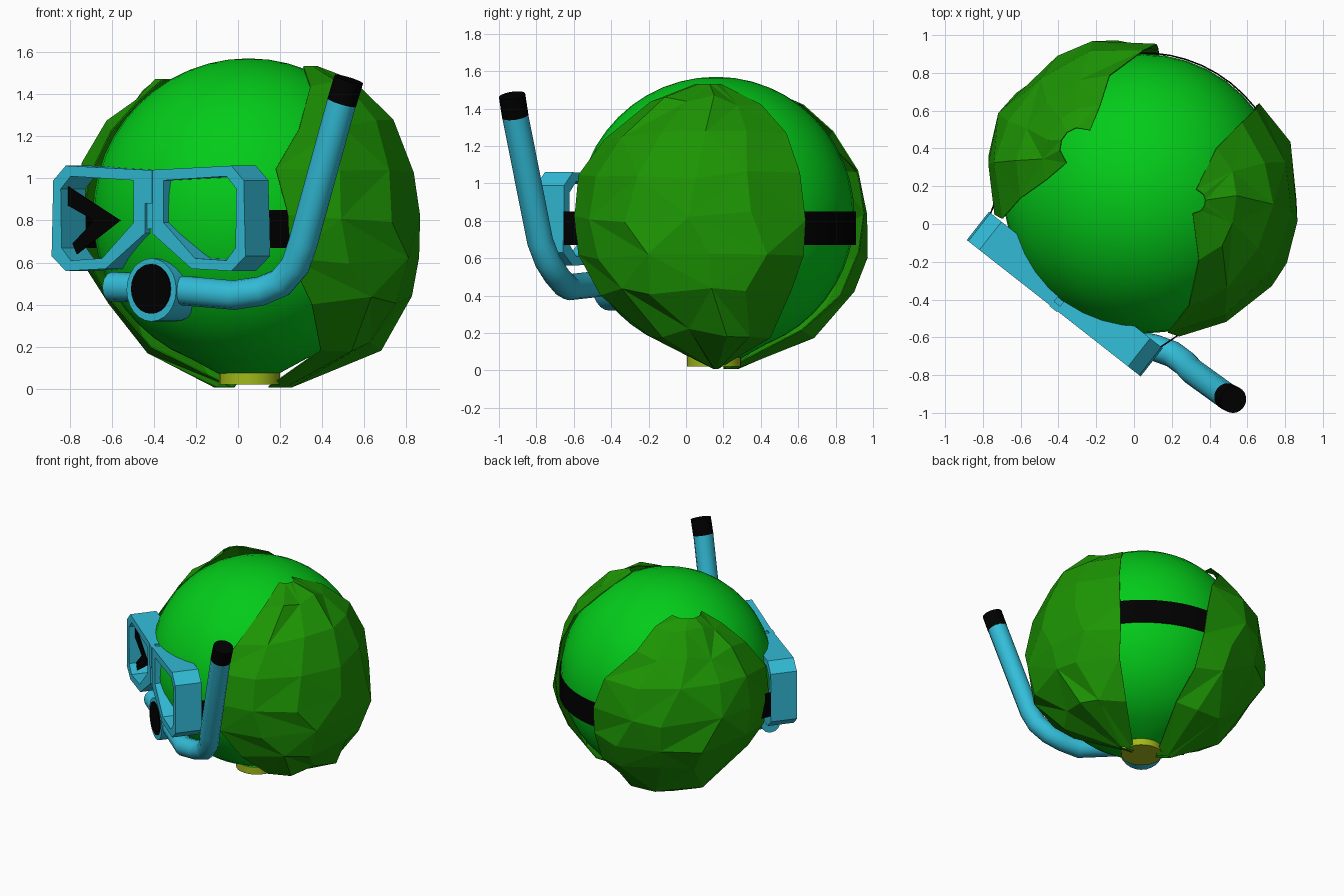
import bpy, bmesh, math, random
from mathutils import Vector

random.seed(4)
if "Cube" in bpy.data.objects:
    bpy.data.objects.remove(bpy.data.objects["Cube"])

C = Vector((0.05, 0.16, 0.83))          # centre of the head
R = 0.74
ANG = math.radians(-38.1)               # the face is turned towards the right
U = Vector((math.cos(ANG), math.sin(ANG), 0))
F = Vector((math.sin(ANG), -math.cos(ANG), 0))


def at(u, d, z):
    """Point u sideways and d forward of the head centre, at height z."""
    p = C + U * u + F * d
    return Vector((p.x, p.y, z))


def material(name, rgb):
    m = bpy.data.materials.new(name)
    m.use_nodes = True
    m.diffuse_color = (*rgb, 1)
    b = m.node_tree.nodes["Principled BSDF"]
    b.inputs["Base Color"].default_value = (*rgb, 1)
    b.inputs["Roughness"].default_value = 0.7
    return m


GREEN = material("bright green", (0.001, 0.6, 0.01))
LEAF = material("leaf green", (0.012, 0.3, 0.001))
BLUE = material("sea blue", (0.033, 0.51, 0.69))
BLACK = material("black", (0.0, 0.0, 0.0))
OLIVE = material("stem yellow green", (0.36, 0.48, 0.01))


def make(name, verts, faces, mat, thick=0.0):
    me = bpy.data.meshes.new(name)
    me.from_pydata([tuple(v) for v in verts], [], faces)
    bm = bmesh.new()
    bm.from_mesh(me)
    bmesh.ops.recalc_face_normals(bm, faces=bm.faces)
    bm.to_mesh(me)
    bm.free()
    me.materials.append(mat)
    ob = bpy.data.objects.new(name, me)
    bpy.context.collection.objects.link(ob)
    if thick:
        s = ob.modifiers.new("thickness", "SOLIDIFY")
        s.thickness = thick
        s.offset = 0
    return ob


def finish(name, mat):
    ob = bpy.context.object
    ob.name = name
    ob.data.materials.append(mat)
    bpy.ops.object.shade_smooth_by_angle(angle=math.radians(40))
    return ob


def rod(name, a, b, r, mat):
    a, b = Vector(a), Vector(b)
    bpy.ops.mesh.primitive_cylinder_add(vertices=24, radius=r, depth=(b - a).length,
                                        location=(a + b) / 2)
    bpy.context.object.rotation_euler = (b - a).to_track_quat("Z", "Y").to_euler()
    return finish(name, mat)


# Head narrowing into the stem
bpy.ops.mesh.primitive_uv_sphere_add(segments=40, ring_count=24, radius=R, location=C)
finish("head", GREEN)
bpy.ops.mesh.primitive_cone_add(vertices=40, radius1=0.14, radius2=0.36, depth=0.12,
                                location=(C.x, C.y, 0.13))
finish("head_base", GREEN)
rod("stem", (0.055, 0.15, 0.02), (0.055, 0.15, 0.075), 0.145, OLIVE)

# Leaves: rows of height, bulge radius, first and last angle
LEFT = [(0.01, 0.21, -6, 6), (0.2, 0.62, -46, 36), (0.42, 0.77, -64, 36),
        (0.62, 0.82, -75, 38), (0.82, 0.82, -76, 38), (1.05, 0.79, -80, 37),
        (1.25, 0.68, -68, 36), (1.44, 0.5, -50, 32), (1.53, 0.33, -22, 5)]
RIGHT = [(0.01, 0.2, 138, 152), (0.2, 0.56, 80, 174), (0.42, 0.74, 83, 182),
         (0.62, 0.84, 84, 186), (0.82, 0.86, 85, 188), (1.05, 0.82, 90, 190),
         (1.25, 0.7, 106, 182), (1.4, 0.58, 116, 172), (1.47, 0.52, 130, 158)]
COLS = 6


def leaf(name, rows):
    verts, faces = [], []
    for i, (z, r, a0, a1) in enumerate(rows):
        ball = math.sqrt(max(0.0, R * R - (z - C.z) ** 2))
        edge = max(0.45 * r + 0.55 * ball, ball + 0.015)
        inner = 0 < i < len(rows) - 1
        for j in range(COLS):
            t = j / (COLS - 1)
            rad = edge + (r - edge) * math.sin(math.pi * t) ** 0.6
            if inner and 0 < j < COLS - 1:
                # crumpled folds in the lower half, calmer above
                rough = 0.025 if i < 5 else 0.01
                rad = max(rad + random.uniform(-rough, rough), ball + 0.02)
                t += random.uniform(-rough, rough) * 2
            a = math.radians(a0 + (a1 - a0) * t)
            dz = random.uniform(-0.03, 0.03) if inner else 0
            verts.append((C.x + rad * math.cos(a), C.y + rad * math.sin(a), z + dz))
    for i in range(len(rows) - 1):
        for j in range(COLS - 1):
            a = i * COLS + j
            b, c, d = a + 1, a + COLS + 1, a + COLS
            faces += [(a, b, c), (a, c, d)] if (i + j) % 2 else [(a, b, d), (b, c, d)]
    make(name, verts, faces, LEAF, 0.006)


leaf("left_leaf", LEFT)
leaf("right_leaf", RIGHT)

# Diving mask: two mirrored lens frames with a bridge
OUTER = [(0.02, 1.04), (0.5, 1.06), (0.575, 0.99), (0.585, 0.63),
         (0.5, 0.56), (0.26, 0.57), (0.02, 0.74)]
INNER = [(0.09, 0.99), (0.47, 1.01), (0.53, 0.95), (0.525, 0.67),
         (0.47, 0.61), (0.28, 0.62), (0.09, 0.79)]
BACK, FRONT = 0.58, 0.77
n = len(OUTER)
for side, label in ((1, "left"), (-1, "right")):
    verts = [at(side * u, d, z) for d in (FRONT, BACK) for ring in (OUTER, INNER)
             for u, z in ring]
    faces = []
    for i in range(n):
        k = (i + 1) % n
        for p, q in ((0, 1), (1, 3), (3, 2), (2, 0)):
            faces.append((p * n + i, p * n + k, q * n + k, q * n + i))
    make(label + "_lens_frame", verts, faces, BLUE)


def prism(name, outline, d0, d1, mat):
    m = len(outline)
    verts = [at(u, d, z) for d in (d0, d1) for u, z in outline]
    faces = [tuple(range(m)), tuple(range(m, 2 * m))]
    faces += [(i, (i + 1) % m, m + (i + 1) % m, m + i) for i in range(m)]
    return make(name, verts, faces, mat)


prism("mask_bridge", [(-0.03, 1.03), (0.03, 1.03), (0.03, 0.76), (-0.03, 0.76)],
      0.6, 0.755, BLUE)
prism("bridge_clip", [(-0.025, 1.04), (0.025, 1.04), (0.025, 0.88), (-0.025, 0.88)],
      0.74, 0.775, BLUE)

# Squinting eye
prism("eye", [(-0.516, 0.96), (-0.205, 0.8), (-0.465, 0.64), (-0.49, 0.69),
              (-0.36, 0.8), (-0.516, 0.87)], 0.722, 0.731, BLACK)

# Strap around the head, ending at both sides of the mask
path = [(-0.56, 0.62)]
for i in range(37):
    a = math.radians(-58 - i * (244 / 36))
    path.append((0.746 * math.sin(a), 0.746 * math.cos(a)))
path.append((0.56, 0.62))
verts = [at(u, d, z) for u, d in path for z in (0.67, 0.85)]
make("strap", verts, [(2 * i, 2 * i + 1, 2 * i + 3, 2 * i + 2)
                      for i in range(len(path) - 1)], BLACK, 0.008)

# Snorkel mouthpiece
rod("mouthpiece", at(-0.01, 0.55, 0.47), at(-0.01, 0.735, 0.47), 0.15, BLUE)
rod("mouthpiece_cap", at(-0.01, 0.7, 0.475), at(-0.01, 0.742, 0.475), 0.118, BLACK)

# Snorkel tube
points = [at(-0.31, 0.66, 0.485), at(0, 0.66, 0.475), at(0.43, 0.66, 0.445),
          Vector((0.11, -0.655, 0.465)), Vector((0.205, -0.69, 0.505)),
          Vector((0.272, -0.74, 0.585)), Vector((0.308, -0.78, 0.69)),
          Vector((0.495, -0.915, 1.37))]
cu = bpy.data.curves.new("snorkel_tube", "CURVE")
cu.dimensions = "3D"
cu.bevel_depth = 0.07
cu.bevel_resolution = 4
cu.use_fill_caps = True
sp = cu.splines.new("POLY")
sp.points.add(len(points) - 1)
for p, co in zip(sp.points, points):
    p.co = (*co, 1)
tube = bpy.data.objects.new("snorkel_tube", cu)
bpy.context.collection.objects.link(tube)
bpy.ops.object.select_all(action="DESELECT")
tube.select_set(True)
bpy.context.view_layer.objects.active = tube
bpy.ops.object.convert(target="MESH")
finish("snorkel_tube", BLUE)
rod("snorkel_tip", (0.493, -0.913, 1.36), (0.526, -0.93, 1.47), 0.071, BLACK)
